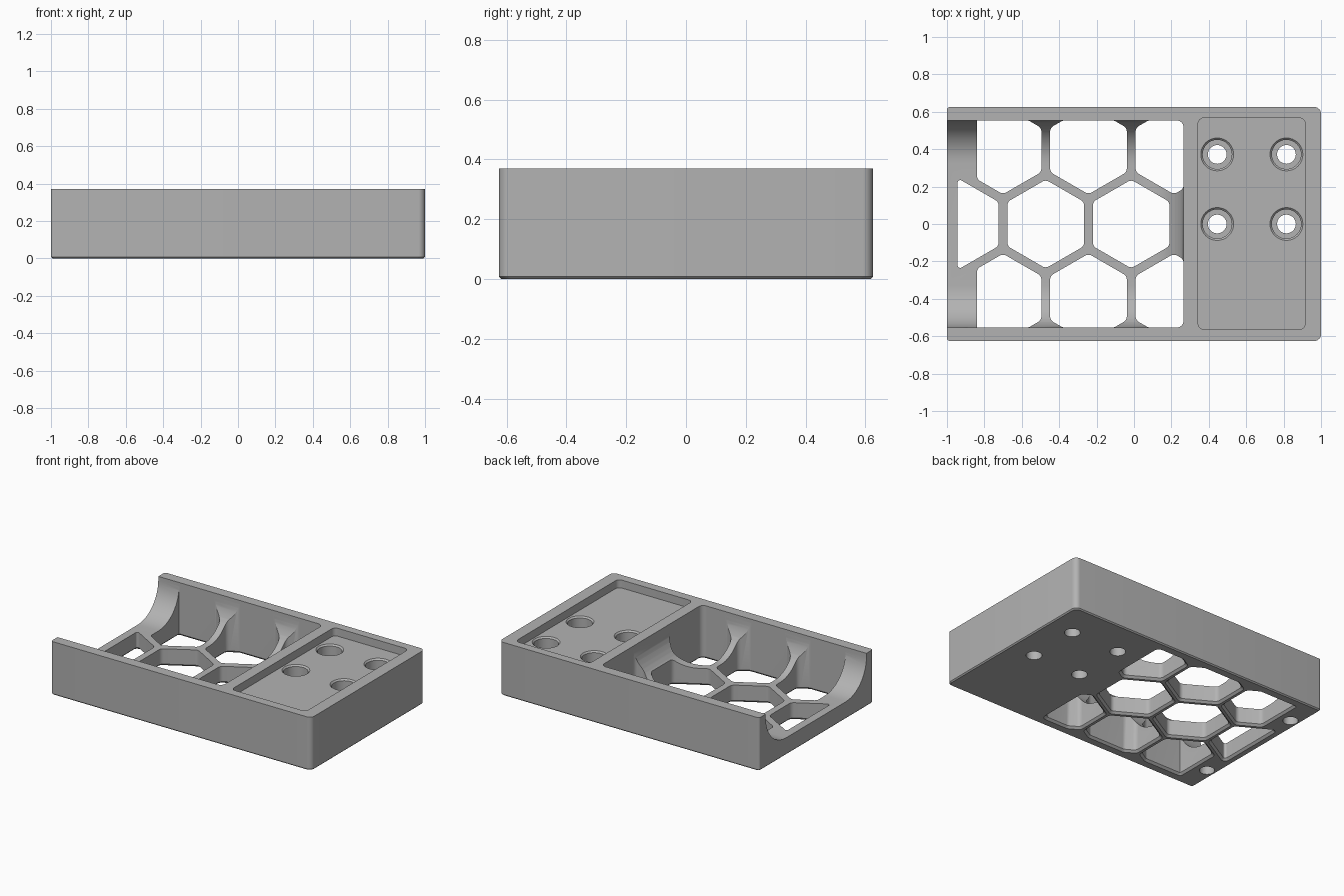
import bpy, bmesh, math
from mathutils import Vector

if "Cube" in bpy.data.objects:
    bpy.data.objects.remove(bpy.data.objects["Cube"])

TOP, FLOOR = 0.37, 0.12
HEX_STEP, HEX_FLAT = 0.457, 0.205      # spacing and half width of the honeycomb
END_X, WALL_Y = 0.265, 0.553           # inner limits of the trough

grey = bpy.data.materials.new("grey plastic")
grey.diffuse_color = (0.45, 0.45, 0.45, 1)
grey.use_nodes = True
grey.node_tree.nodes["Principled BSDF"].inputs["Base Color"].default_value = grey.diffuse_color


def rounded(points, radii, steps=6):
    """Outline of a convex polygon with filleted corners."""
    out, n = [], len(points)
    radii = radii if isinstance(radii, list) else [radii] * n
    for i, r in enumerate(radii):
        p = Vector(points[i])
        to_a, to_b = Vector(points[i - 1]) - p, Vector(points[(i + 1) % n]) - p
        half = to_a.angle(to_b) / 2
        cut = min(r / math.tan(half), 0.45 * to_a.length, 0.45 * to_b.length)
        a, b = p + to_a.normalized() * cut, p + to_b.normalized() * cut
        r = cut * math.tan(half)
        c = p + (to_a.normalized() + to_b.normalized()).normalized() * (r / math.sin(half))
        for k in range(steps + 1):
            t = k / steps
            d = (a - c).lerp(b - c, t)
            out.append(tuple(c + d.normalized() * r))
    return out


def box(x0, x1, y0, y1):
    return [(x0, y0), (x1, y0), (x1, y1), (x0, y1)]


def circle(x, y, r, n=32):
    return [(x + r * math.cos(math.tau * k / n), y + r * math.sin(math.tau * k / n))
            for k in range(n)]


def loft(name, sections):
    """Closed solid through a stack of (z, outline) sections."""
    bm = bmesh.new()
    rings = [[bm.verts.new((x, y, z)) for x, y in pts] for z, pts in sections]
    for low, high in zip(rings, rings[1:]):
        for i in range(len(low)):
            bm.faces.new((low[i - 1], low[i], high[i], high[i - 1]))
    bm.faces.new(rings[0][::-1])
    bm.faces.new(rings[-1])
    bmesh.ops.recalc_face_normals(bm, faces=bm.faces)
    mesh = bpy.data.meshes.new(name)
    bm.to_mesh(mesh)
    bm.free()
    ob = bpy.data.objects.new(name, mesh)
    bpy.context.collection.objects.link(ob)
    mesh.materials.append(grey)
    return ob


def clip(points, axis, limit, sign):
    """Keep the part of a polygon where sign * coordinate <= sign * limit."""
    out = []
    for i, b in enumerate(points):
        a = points[i - 1]
        da, db = sign * (a[axis] - limit), sign * (b[axis] - limit)
        if (da <= 0) != (db <= 0):
            t = da / (da - db)
            out.append((a[0] + t * (b[0] - a[0]), a[1] + t * (b[1] - a[1])))
        if db <= 0:
            out.append(b)
    return out


def hex_outline(cx, cy, left, grow=0.0):
    """Hexagon cell trimmed to the trough, with soft corners."""
    r = (HEX_FLAT + grow) / math.cos(math.pi / 6)
    pts = [(cx + r * math.cos(math.radians(30 + 60 * k)),
            cy + r * math.sin(math.radians(30 + 60 * k))) for k in range(6)]
    pts = clip(pts, 0, left - grow, -1)
    pts = clip(pts, 0, END_X + grow, 1)
    pts = clip(pts, 1, WALL_Y + grow, 1)
    pts = clip(pts, 1, -WALL_Y - grow, -1)
    return rounded(pts, 0.035)


# Solid tray body with a thin bevel under the base
def body_outline(inset):
    return rounded(box(-1 + inset, 1 - inset, -0.625 + inset, 0.625 - inset),
                   [0.015, 0.035, 0.035, 0.015])


tray = loft("tray_body", [(0, body_outline(0.008)), (0.008, body_outline(0)),
                          (TOP, body_outline(0))])
cutters = []

# Open-ended trough with a large cove along the sides and end
R = 0.225
trough = []
for k in range(13):
    a = math.radians(90 * k / 12)
    d = R * (1 - math.sin(a))
    trough.append((FLOOR + R * (1 - math.cos(a)),
                   rounded(box(-1.2, END_X - d, -WALL_Y + d, WALL_Y - d), 0.04)))
trough.append((0.45, trough[-1][1]))
cutters.append(loft("trough_cutter", trough))

# Honeycomb openings, bevelled on the underside
cells = [(-0.015 - HEX_STEP * k, 0, -0.943) for k in range(3)]
for side in (-1, 1):
    cells += [(0.2135 - HEX_STEP * k, side * HEX_STEP * math.sqrt(0.75), -0.84)
              for k in range(3)]
for cx, cy, left in cells:
    cutters.append(loft("cell_cutter", [
        (-0.01, hex_outline(cx, cy, left, 0.024)),
        (0.014, hex_outline(cx, cy, left)),
        (0.40, hex_outline(cx, cy, left))]))

# Shallow rectangular recess
recess = rounded(box(0.343, 0.915, -0.563, 0.567), 0.03)
cutters.append(loft("recess_cutter", [(0.315, recess), (0.45, recess)]))

# Counterbored screw holes
for x in (0.445, 0.815):
    for y in (0.0, 0.372):
        cutters.append(loft("screw_cutter", [
            (-0.05, circle(x, y, 0.05)), (0.12, circle(x, y, 0.05)),
            (0.12, circle(x, y, 0.078)), (0.305, circle(x, y, 0.078)),
            (0.315, circle(x, y, 0.088)), (0.34, circle(x, y, 0.088))]))

# Blind holes under the open end
for y in (-0.405, 0.405):
    cutters.append(loft("blind_hole_cutter", [(-0.05, circle(-0.935, y, 0.048)),
                                              (0.08, circle(-0.935, y, 0.048))]))

# Cut everything and tidy up
bpy.context.view_layer.objects.active = tray
tray.select_set(True)
for c in cutters:
    c.hide_render = True
    mod = tray.modifiers.new("cut", 'BOOLEAN')
    mod.operation, mod.solver, mod.object = 'DIFFERENCE', 'EXACT', c
    bpy.ops.object.modifier_apply(modifier=mod.name)
    bpy.data.objects.remove(c)
bpy.ops.object.shade_smooth_by_angle(angle=math.radians(30))
